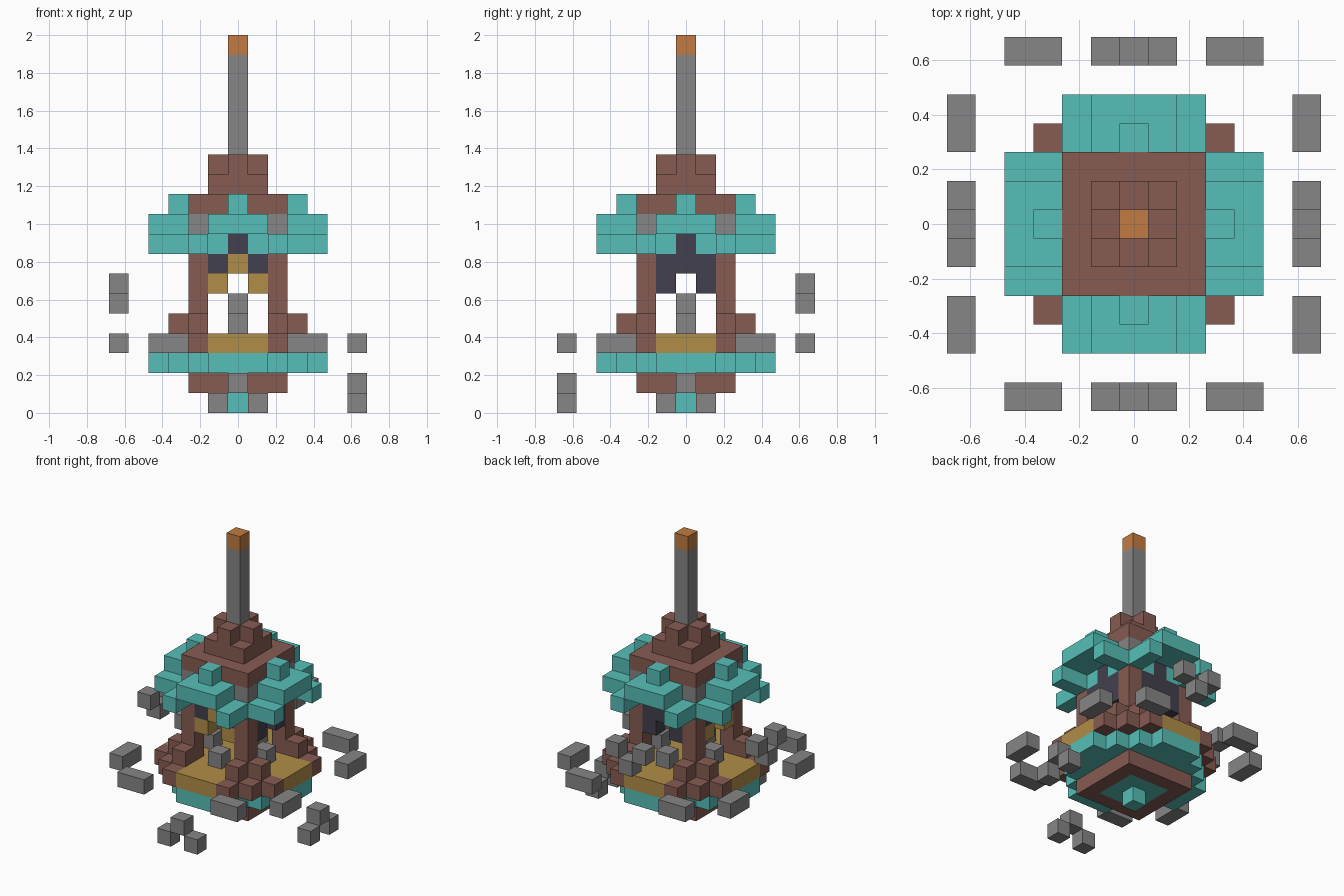
import bpy, bmesh
from mathutils import Vector

old = bpy.data.objects.get("Cube")
if old:
    bpy.data.objects.remove(old)

U = 2 / 19  # edge of one block


def material(name, rgb):
    lin = [((c / 255 + 0.055) / 1.055) ** 2.4 for c in rgb] + [1]
    m = bpy.data.materials.new(name)
    m.use_nodes = True
    m.diffuse_color = lin
    bsdf = next(n for n in m.node_tree.nodes if n.type == 'BSDF_PRINCIPLED')
    bsdf.inputs["Base Color"].default_value = lin
    return m


brown = material("brown brick", (134, 92, 82))
teal = material("weathered copper", (87, 191, 184))
gray = material("gray stone", (134, 134, 134))
gold = material("gold", (176, 141, 72))
dark = material("dark slate", (66, 64, 78))
orange = material("orange copper", (193, 124, 68))


def box(xs, ys, zs):
    """Cells of an inclusive block range."""
    return {(x, y, z) for x in range(xs[0], xs[1] + 1)
            for y in range(ys[0], ys[1] + 1) for z in range(zs[0], zs[1] + 1)}


def turn(cells, times=1):
    """Quarter turns about the vertical axis."""
    for _ in range(times):
        cells = {(-y, x, z) for x, y, z in cells}
    return cells


def around(cells):
    return set().union(*(turn(cells, k) for k in range(4)))


def build(name, cells, mat):
    """Join blocks into one shell, leaving out faces between neighbours."""
    bm = bmesh.new()
    for cell in sorted(cells):
        centre = Vector(cell) + Vector((0, 0, 0.5))
        for axis in range(3):
            for sign in (-1, 1):
                n = Vector((0, 0, 0))
                n[axis] = sign
                if tuple(int(a + b) for a, b in zip(cell, n)) in cells:
                    continue
                a = Vector((0, 0, 0))
                a[(axis + 1) % 3] = 0.5
                b = n.cross(a)
                mid = centre + n / 2
                bm.faces.new([bm.verts.new((mid + c) * U)
                              for c in (-a - b, a - b, a + b, b - a)])
    bmesh.ops.remove_doubles(bm, verts=bm.verts, dist=U / 100)
    bmesh.ops.dissolve_limit(bm, angle_limit=0.01, verts=bm.verts, edges=bm.edges)
    me = bpy.data.meshes.new(name)
    bm.to_mesh(me)
    bm.free()
    me.materials.append(mat)
    ob = bpy.data.objects.new(name, me)
    bpy.context.collection.objects.link(ob)


# Base: keel, brick ring and stepped copper plate
build("keel", {(0, 0, 0)} | box((-1, 1), (-1, 1), (1, 1)), teal)
build("base_ring", box((-2, 2), (-2, 2), (1, 1)) - box((-1, 1), (-1, 1), (1, 1)), brown)
build("base_plate", {c for c in box((-4, 4), (-4, 4), (2, 2))
                     if abs(c[0]) + abs(c[1]) <= 5}, teal)

# Floor: gold cross, brick corners and stone sills
build("floor", box((-1, 1), (-4, 4), (3, 3)) | box((-4, 4), (-1, 1), (3, 3)), gold)
corner = {c for c in box((2, 4), (2, 4), (3, 3)) if c[0] + c[1] <= 6}
corner |= {(2, 3, 4), (3, 2, 4)} | box((2, 2), (2, 2), (4, 8))
build("corner_pillars", around(corner), brown)
build("sill_stones", around({(0, -2, 4)}), gray)
build("pillar_caps", around({(2, 2, 9)}), gray)

# Window arches on the four walls
low_arch = {(-1, -2, 6), (0, -2, 7), (1, -2, 6)}
high_arch = {(-1, -2, 7), (0, -2, 8), (1, -2, 7)}
build("gold_arches", low_arch | turn(low_arch, 3), gold)
build("dark_arches", around(high_arch) | turn(low_arch, 1) | turn(low_arch, 2), dark)
build("arch_corners", around({(-1, -2, 8), (1, -2, 8)}), teal)

# Roof: copper eaves with drooping ends, brick top and spire steps
eave = box((-1, 1), (-4, -3), (9, 9)) | {(0, -3, 10)}
for side in (-2, 2):
    eave |= box((side, side), (-4, -3), (8, 8))
build("eaves", around(eave), teal)
build("roof", box((-2, 2), (-2, 2), (10, 10)) | box((-1, 1), (-1, 1), (11, 11))
      | around({(1, 0, 12)}), brown)
build("spire", box((0, 0), (0, 0), (12, 17)), gray)
build("spire_tip", {(0, 0, 18)}, orange)

# Floating stones circling the tower
build("floating_bars", around(box((3, 4), (-6, -6), (3, 3))
                              | box((-4, -3), (-6, -6), (3, 3))), gray)
peak = {(-1, -6, 0), (0, -6, 1), (1, -6, 0)}
build("low_floating_stones", peak | turn(peak), gray)
dip = {(-1, -6, 6), (0, -6, 5), (1, -6, 6)}
build("high_floating_stones", turn(dip, 2) | turn(dip, 3), gray)
